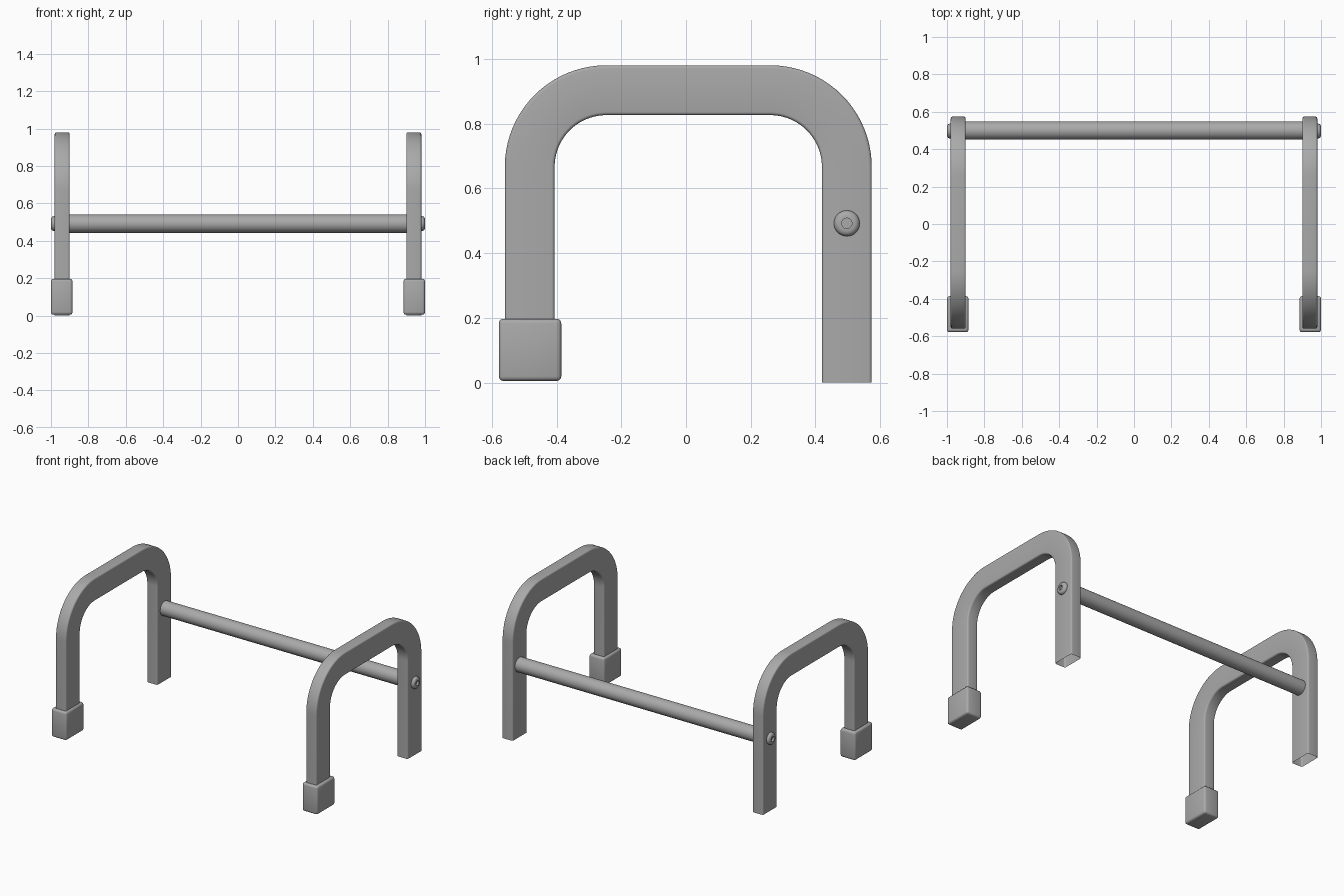
import bpy, bmesh
from math import pi, sin, cos, radians
from mathutils import Matrix, Vector

cube = bpy.data.objects.get("Cube")
if cube:
    bpy.data.objects.remove(cube, do_unlink=True)

steel = bpy.data.materials.new("grey_metal")
steel.use_nodes = True
GREY = (0.4, 0.4, 0.4, 1)
steel.diffuse_color = GREY
steel.node_tree.nodes["Principled BSDF"].inputs["Base Color"].default_value = GREY

SIDE_X = 0.94                      # centre of each side frame
BAR_Y, BAR_Z = 0.497, 0.492        # axis of the cross bar


def finish(bm, name, angle=35):
    bmesh.ops.recalc_face_normals(bm, faces=bm.faces)
    mesh = bpy.data.meshes.new(name)
    bm.to_mesh(mesh)
    bm.free()
    mesh.materials.append(steel)
    obj = bpy.data.objects.new(name, mesh)
    bpy.context.collection.objects.link(obj)
    bpy.ops.object.select_all(action='DESELECT')
    obj.select_set(True)
    bpy.context.view_layer.objects.active = obj
    bpy.ops.object.shade_smooth_by_angle(angle=radians(angle))
    return obj


def rounded_rect(half_w, half_d, r, steps=4):
    """Cross-section points: across x, and along the bend normal."""
    pts = []
    for i, (sx, sd) in enumerate([(1, 1), (-1, 1), (-1, -1), (1, -1)]):
        for k in range(steps + 1):
            a = (i + k / steps) * pi / 2
            pts.append((sx * (half_w - r) + r * cos(a), sd * (half_d - r) + r * sin(a)))
    return pts


def frame_path(y0, y1, top, r, foot_z, steps=20):
    """Centre line of the hoop: position and outward normal in the y-z plane."""
    path = [(y0, foot_z, pi)]
    for cy, start in ((y0 + r, pi), (y1 - r, pi / 2)):
        for k in range(steps + 1):
            a = start - k / steps * pi / 2
            path.append((cy + r * cos(a), top - r + r * sin(a), a))
    path.append((y1, 0, 0))
    return path


def build_frame(side, x):
    # Bent rectangular tube, open at the rear end
    bm = bmesh.new()
    section = rounded_rect(0.04, 0.077, 0.01)
    rings = []
    for y, z, a in frame_path(-0.483, 0.497, 0.9035, 0.237, 0.05):
        rings.append([bm.verts.new((x + u, y + d * cos(a), z + d * sin(a))) for u, d in section])
    n = len(section)
    for r0, r1 in zip(rings, rings[1:]):
        for i in range(n):
            bm.faces.new((r0[i], r0[(i + 1) % n], r1[(i + 1) % n], r1[i]))
    finish(bm, side + "_frame")


def build_foot(side, x):
    # Rounded block sleeve on the front leg
    bm = bmesh.new()
    bmesh.ops.create_cube(bm, size=1)
    bmesh.ops.scale(bm, vec=(0.115, 0.193, 0.192), verts=bm.verts)
    bmesh.ops.bevel(bm, geom=bm.edges[:], offset=0.014, segments=3, profile=0.5, affect='EDGES')
    bmesh.ops.translate(bm, vec=(x, -0.482, 0.101), verts=bm.verts)
    finish(bm, side + "_foot")


def build_bolt(side, s):
    # Turned bolt head with a recessed socket
    bm = bmesh.new()
    profile = [(0.04, 0.97), (0.04, 0.985), (0.037, 0.993), (0.031, 0.998), (0.024, 1.0),
               (0.016, 1.0), (0.016, 0.986), (0, 0.986)]
    verts = [bm.verts.new((s * x, r, 0)) for r, x in profile]
    edges = [bm.edges.new(pair) for pair in zip(verts, verts[1:])]
    bmesh.ops.spin(bm, geom=verts + edges, cent=(0, 0, 0), axis=(1, 0, 0),
                   angle=2 * pi, steps=32)
    bmesh.ops.remove_doubles(bm, verts=bm.verts, dist=1e-4)
    bmesh.ops.translate(bm, vec=(0, BAR_Y, BAR_Z), verts=bm.verts)
    finish(bm, side + "_bolt")


for side, s in (("left", 1), ("right", -1)):
    build_frame(side, s * SIDE_X)
    build_foot(side, s * (SIDE_X + 0.0025))
    build_bolt(side, s)

# Round bar joining the two rear legs
bm = bmesh.new()
bmesh.ops.create_cone(bm, cap_ends=True, segments=40, radius1=0.049, radius2=0.049,
                      depth=2 * (SIDE_X - 0.035),
                      matrix=Matrix.Translation(Vector((0, BAR_Y + 0.003, BAR_Z))) @ Matrix.Rotation(pi / 2, 4, 'Y'))
finish(bm, "cross_bar")
